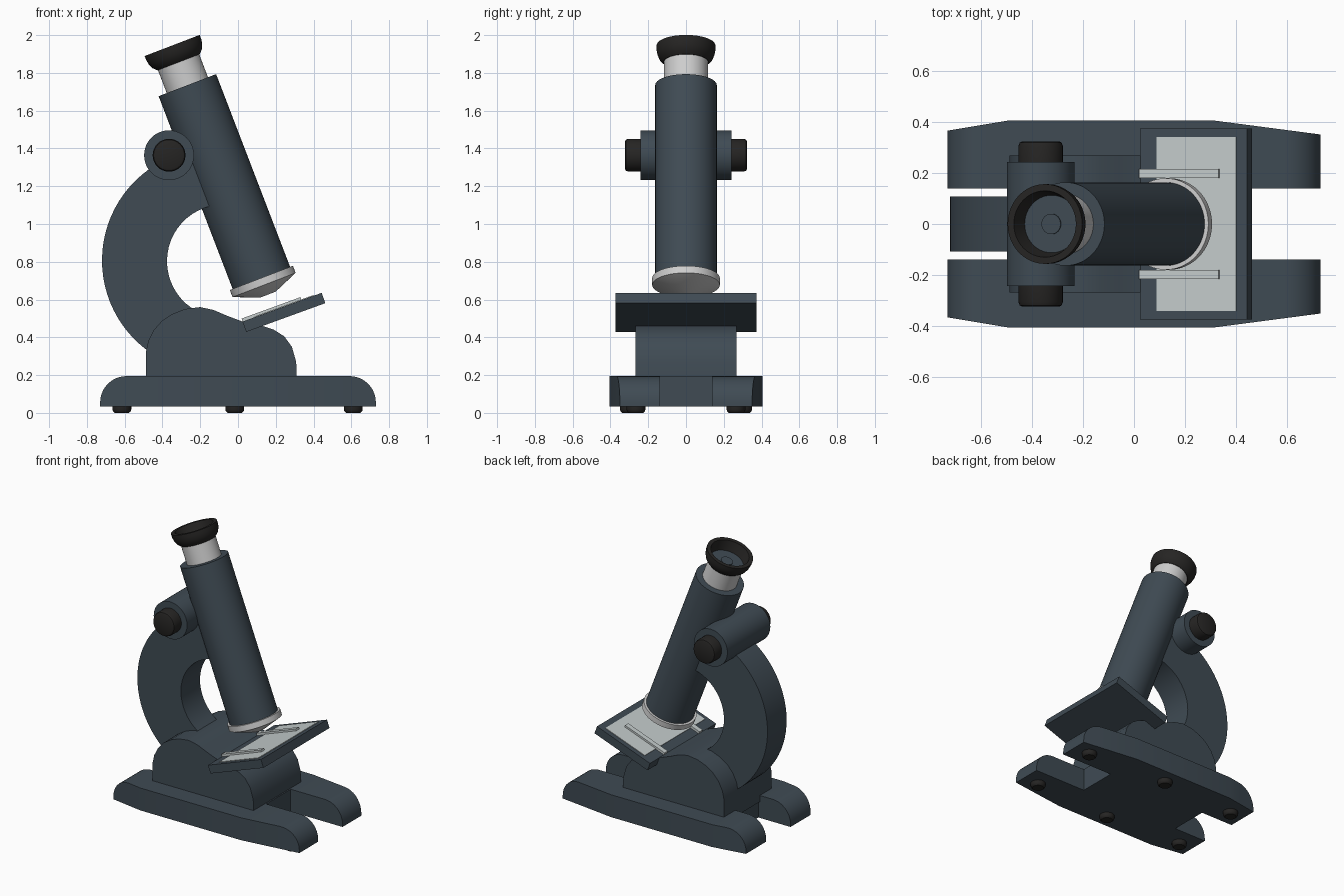
import bpy, bmesh, math
from mathutils import Matrix, Vector

if "Cube" in bpy.data.objects:
    bpy.data.objects.remove(bpy.data.objects["Cube"])


def mat(name, r, g, b):
    m = bpy.data.materials.new(name)
    m.diffuse_color = (r, g, b, 1)
    m.use_nodes = True
    m.node_tree.nodes["Principled BSDF"].inputs["Base Color"].default_value = m.diffuse_color
    return m


SLATE = mat("slate_paint", 0.050, 0.070, 0.088)
BLACK = mat("black_rubber", 0.019, 0.018, 0.017)
SILVER = mat("silver_metal", 0.62, 0.62, 0.62)
PLATE = mat("pale_plate", 0.55, 0.60, 0.60)


def finish(bm, name, material, matrix=Matrix(), bevel=0.0):
    bmesh.ops.remove_doubles(bm, verts=bm.verts, dist=1e-5)
    bmesh.ops.recalc_face_normals(bm, faces=bm.faces)
    me = bpy.data.meshes.new(name)
    bm.to_mesh(me)
    bm.free()
    me.transform(matrix)
    me.materials.append(material)
    ob = bpy.data.objects.new(name, me)
    bpy.context.collection.objects.link(ob)
    if bevel:
        b = ob.modifiers.new("bevel", 'BEVEL')
        b.width, b.segments = bevel, 2
    bpy.ops.object.select_all(action='DESELECT')
    ob.select_set(True)
    bpy.context.view_layer.objects.active = ob
    bpy.ops.object.shade_smooth_by_angle(angle=math.radians(35))
    return ob


def lathe(name, prof, material, matrix=Matrix(), n=48):
    """Revolve (radius, height) points around local z."""
    bm = bmesh.new()
    rings = [[bm.verts.new((r * math.cos(2 * math.pi * i / n), r * math.sin(2 * math.pi * i / n), z))
              for i in range(n)] for r, z in prof]
    for a, b in zip(rings, rings[1:]):
        for i in range(n):
            j = (i + 1) % n
            bm.faces.new((a[i], a[j], b[j], b[i]))
    # close open ends with flat caps
    if prof[0] != prof[-1]:
        bm.faces.new(rings[0])
        bm.faces.new(rings[-1])
    return finish(bm, name, material, matrix)


def extrude_y(name, pts, half, material):
    """Extrude an (x, z) outline symmetrically in y."""
    bm = bmesh.new()
    f = bm.faces.new([bm.verts.new((x, -half, z)) for x, z in pts])
    ext = bmesh.ops.extrude_face_region(bm, geom=[f])
    bmesh.ops.translate(bm, vec=(0, 2 * half, 0),
                        verts=[v for v in ext["geom"] if isinstance(v, bmesh.types.BMVert)])
    return finish(bm, name, material)


def box(name, lo, hi, material, matrix=Matrix()):
    bm = bmesh.new()
    bmesh.ops.create_cube(bm, size=1)
    lo, hi = Vector(lo), Vector(hi)
    for v in bm.verts:
        v.co = Vector([(lo[k] + hi[k]) / 2 + v.co[k] * (hi[k] - lo[k]) for k in range(3)])
    return finish(bm, name, material, matrix)


def arc(cx, cz, r, a0, a1, n):
    return [(cx + r * math.cos(math.radians(a0 + (a1 - a0) * i / n)),
             cz + r * math.sin(math.radians(a0 + (a1 - a0) * i / n))) for i in range(n + 1)]


# base: two rounded, tapered side rails joined by a centre block
Z0, Z1, END = 0.035, 0.195, 0.73


def outer_y(x):
    if x < -0.49:
        return 0.405 - 0.04 * (-0.49 - x) / 0.24
    if x > 0.31:
        return 0.405 - 0.055 * (x - 0.31) / 0.42
    return 0.405


nose = [(END - 0.14 * (1 - math.cos(math.radians(a))),
         Z0 + 0.02 + (Z1 - Z0 - 0.02) * math.sin(math.radians(a))) for a in range(0, 91, 10)]
stations = [(-x, z) for x, z in nose] + [(-0.49, Z1), (0.31, Z1)] + nose[::-1]
for side, label in ((-1, "front"), (1, "back")):
    bm = bmesh.new()
    secs = []
    for x, z in stations:
        secs.append([bm.verts.new((x, side * y, h)) for y, h in
                     ((0.138, Z0), (outer_y(x), Z0), (outer_y(x), z), (0.138, z))])
    for a, b in zip(secs, secs[1:]):
        for i in range(4):
            j = (i + 1) % 4
            bm.faces.new((a[i], a[j], b[j], b[i]))
    bm.faces.new(secs[0])
    bm.faces.new(secs[-1])
    finish(bm, label + "_base_rail", SLATE)
box("base_centre", (-0.475, -0.138, Z0), (0.32, 0.138, Z1), SLATE)

# rubber feet
for x, y in ((-0.615, 0.265), (-0.017, 0.30), (0.61, 0.265)):
    for s in (-1, 1):
        lathe("foot", [(0.038, 0), (0.047, 0.008), (0.05, 0.018), (0.05, 0.04)], BLACK,
              Matrix.Translation((x, s * y, 0)), 24)

# domed body on the base
extrude_y("body_dome", [(-0.487, 0.15), (-0.487, 0.325), (-0.475, 0.38), (-0.445, 0.44),
                        (-0.40, 0.49), (-0.345, 0.525), (-0.28, 0.55), (-0.20, 0.56),
                        (-0.13, 0.545), (-0.06, 0.515), (0.02, 0.485), (0.13, 0.46),
                        (0.19, 0.44), (0.245, 0.405), (0.285, 0.35), (0.308, 0.27),
                        (0.312, 0.15)], 0.268, SLATE)

# curved arm
extrude_y("arm", arc(-0.127, 0.807, 0.593, 125, 234, 24) + [(-0.3, 0.28)]
          + arc(-0.076, 0.803, 0.30, 236, 95, 20) + [(-0.22, 1.38), (-0.365, 1.364)], 0.108, SLATE)

# pivot barrel and focus knobs
pivot = Matrix.Translation((-0.365, 0, 1.364)) @ Matrix.Rotation(math.pi / 2, 4, 'X')
lathe("pivot_barrel", [(0.132, -0.242), (0.132, 0.242)], SLATE, pivot)
for s in (-1, 1):
    lathe("focus_knob", [(0.087, s * 0.22), (0.087, s * 0.305), (0.082, s * 0.318),
                         (0.072, s * 0.323)], BLACK, pivot, 32)

# tilted optical tube; local origin is the centre of the tube's top end
tube = Matrix.Translation((-0.268, 0, 1.735)) @ Matrix.Rotation(math.radians(-21), 4, 'Y')
lathe("main_tube", [(0.163, -1.1), (0.163, 0)], SLATE, tube, 64)
lathe("objective_ring", [(0.179, -1.093), (0.179, -1.133), (0.045, -1.188)], SILVER, tube, 64)
lathe("eyepiece_tube", [(0.117, -0.02), (0.117, 0.14)], SILVER, tube)
cup = [(0.105, 0.13), (0.12, 0.13), (0.14, 0.15), (0.151, 0.175), (0.156, 0.20), (0.156, 0.225),
       (0.13, 0.225), (0.112, 0.15), (0.105, 0.13)]
lathe("eyecup", cup, BLACK, tube)
lathe("eyepiece_floor", [(0.116, 0.135), (0.116, 0.152)], SLATE, tube)
lathe("eyepiece_lens", [(0.04, 0.145), (0.04, 0.159)], SLATE, tube, 32)

# tilted stage with pale plate and slide clips
stage = Matrix.Translation((0.243, 0, 0.532)) @ Matrix.Rotation(math.radians(-20), 4, 'Y')
box("stage", (-0.223, -0.373, -0.029), (0.223, 0.373, 0.029), SLATE, stage)
box("stage_plate", (-0.153, -0.34, 0.025), (0.178, 0.34, 0.033), PLATE, stage)
for s in (-1, 1):
    box("slide_clip", (-0.222, s * 0.197 - 0.018, 0.028), (0.11, s * 0.197 + 0.018, 0.046), PLATE, stage)
